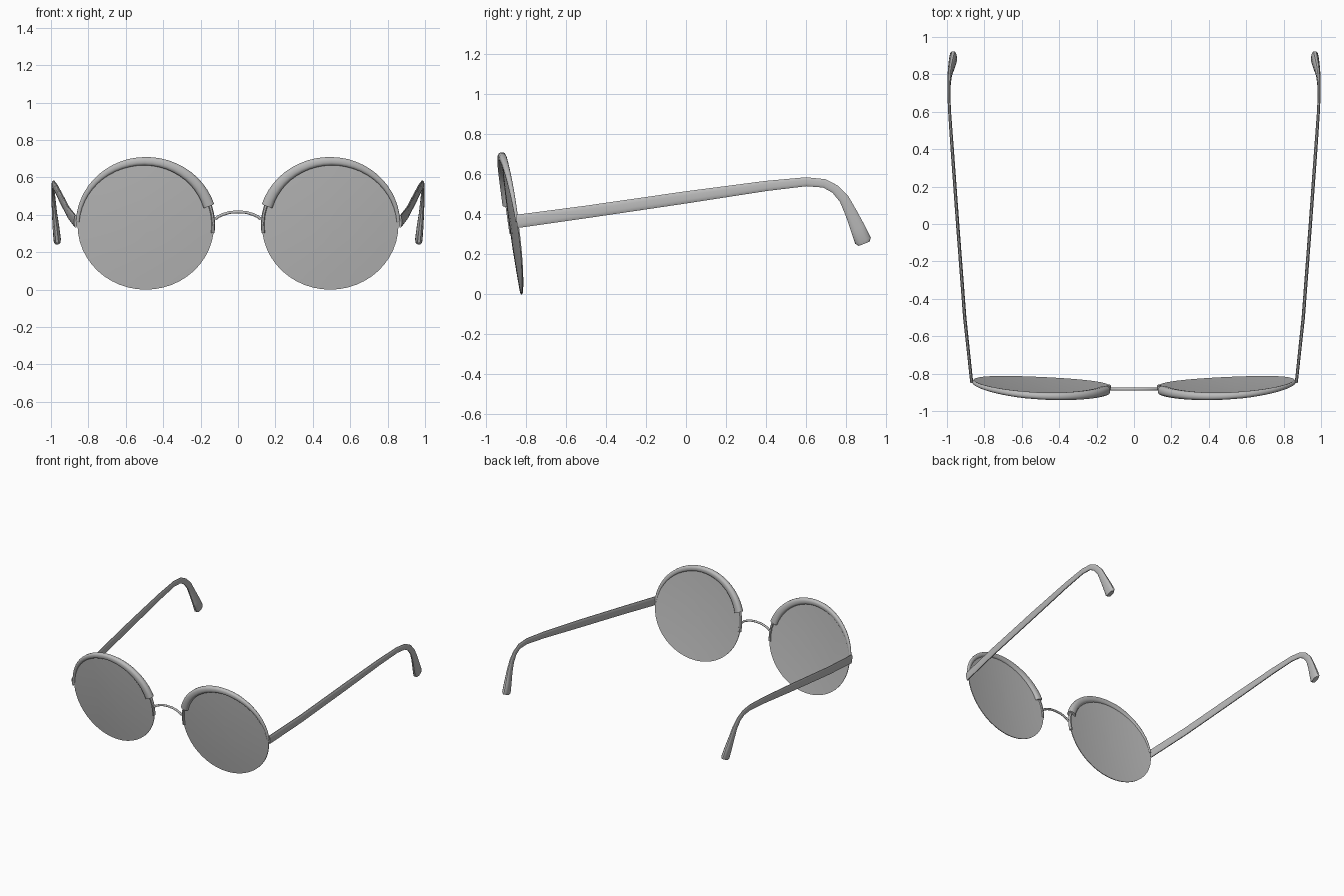
import bpy, bmesh
from math import sin, cos, pi, radians
from mathutils import Vector

cube = bpy.data.objects.get("Cube")
if cube:
    bpy.data.objects.remove(cube)

grey = bpy.data.materials.new("plain grey")
grey.use_nodes = True
colour = (0.5, 0.5, 0.5, 1)
grey.diffuse_color = colour
grey.node_tree.nodes["Principled BSDF"].inputs["Base Color"].default_value = colour


def skin(name, rings, mirror=True):
    """Join a row of closed rings into one capped solid."""
    bm = bmesh.new()
    rows = [[bm.verts.new(p) for p in ring] for ring in rings]
    n = len(rows[0])
    for a, b in zip(rows, rows[1:]):
        for i in range(n):
            j = (i + 1) % n
            bm.faces.new((a[i], a[j], b[j], b[i]))
    bm.faces.new(rows[0])
    bm.faces.new(rows[-1])
    bmesh.ops.recalc_face_normals(bm, faces=bm.faces)
    mesh = bpy.data.meshes.new(name)
    bm.to_mesh(mesh)
    bm.free()
    mesh.shade_smooth()
    mesh.set_sharp_from_angle(angle=radians(40))
    mesh.materials.append(grey)
    obj = bpy.data.objects.new(name, mesh)
    bpy.context.collection.objects.link(obj)
    if mirror:
        mod = obj.modifiers.new("Mirror", "MIRROR")
        mod.use_mirror_merge = False
    return obj


def loft(points, sizes, axis, sides=12, power=1.0):
    """Rings along a path; sizes are half widths along axis and across it."""
    pts = [Vector(p) for p in points]
    rings = []
    for i, (p, (w, h)) in enumerate(zip(pts, sizes)):
        tangent = (pts[min(i + 1, len(pts) - 1)] - pts[max(i - 1, 0)]).normalized()
        up = Vector(axis).cross(tangent).normalized()
        side = tangent.cross(up)
        ring = []
        for k in range(sides):
            a = 2 * pi * (k + 0.5) / sides
            c, s = cos(a), sin(a)
            c = abs(c) ** power * (1 if c > 0 else -1)
            s = abs(s) ** power * (1 if s > 0 else -1)
            ring.append(p + side * (w * c) + up * (h * s))
        rings.append(ring)
    return rings


def lens_point(angle, r, back=0.0):
    """Point on the tilted, gently wrapped lens surface."""
    u, v = r * cos(angle), r * sin(angle)
    y = -0.872 - 0.048 * v + 0.017 * u + 0.014 * u * u - 0.008 * (1 - r * r)
    return Vector((0.493 + 0.365 * u, y + back, 0.345 + 0.345 * v))


# Lenses: thin domed discs
SEG = 48
radii = (0.05, 0.3, 0.55, 0.8, 1.0)
layers = [(r, 0.0) for r in radii] + [(r, 0.006) for r in reversed(radii)]
skin("lenses", [[lens_point(2 * pi * k / SEG, r, b) for k in range(SEG)]
                for r, b in layers])

# Brow rims: tapering tubes over the upper half of each lens
STEPS = 24
path, sizes = [], []
for i in range(STEPS + 1):
    t = i / STEPS
    path.append(lens_point(radians(3 + 159 * t), 1.0 - 0.03 * t * t))
    thick = 0.009 + 0.013 * min(1, t * 2.2) + 0.009 * max(0, t - 0.5) * 2
    sizes.append((thick * 0.85, thick))
skin("brow_rims", loft(path, sizes, (0, 1, 0), power=0.8))

# Nose mounts: short struts on the inner lens edges
path = [lens_point(radians(a), 0.99) for a in (162, 170, 178, 187)]
skin("nose_mounts", loft(path, [(0.013, 0.01)] * 4, (0, 1, 0), sides=8, power=0.7))

# Bridge: thin arched wire
half = [(0.122, 0.377), (0.105, 0.391), (0.08, 0.402), (0.045, 0.413)]
arch = [(-x, z) for x, z in half] + [(0, 0.416)] + half[::-1]
skin("bridge", loft([(x, -0.883, z) for x, z in arch], [(0.008, 0.008)] * len(arch),
                    (0, 1, 0)), mirror=False)

# Temples: flat arms that bend down behind the ear (x, y, z, half width, half height)
arm = [
    (0.868, -0.845, 0.364, 0.008, 0.034),
    (0.905, -0.5, 0.411, 0.009, 0.032),
    (0.943, 0.0, 0.484, 0.009, 0.031),
    (0.972, 0.4, 0.541, 0.009, 0.026),
    (0.986, 0.6, 0.562, 0.008, 0.023),
    (0.99, 0.69, 0.554, 0.008, 0.022),
    (0.989, 0.745, 0.525, 0.009, 0.023),
    (0.986, 0.79, 0.475, 0.011, 0.026),
    (0.981, 0.825, 0.405, 0.014, 0.031),
    (0.973, 0.858, 0.33, 0.018, 0.038),
    (0.967, 0.884, 0.268, 0.02, 0.043),
    (0.966, 0.89, 0.253, 0.016, 0.03),
]
skin("temples", loft([p[:3] for p in arm], [p[3:] for p in arm], (1, 0, 0), power=0.75))
